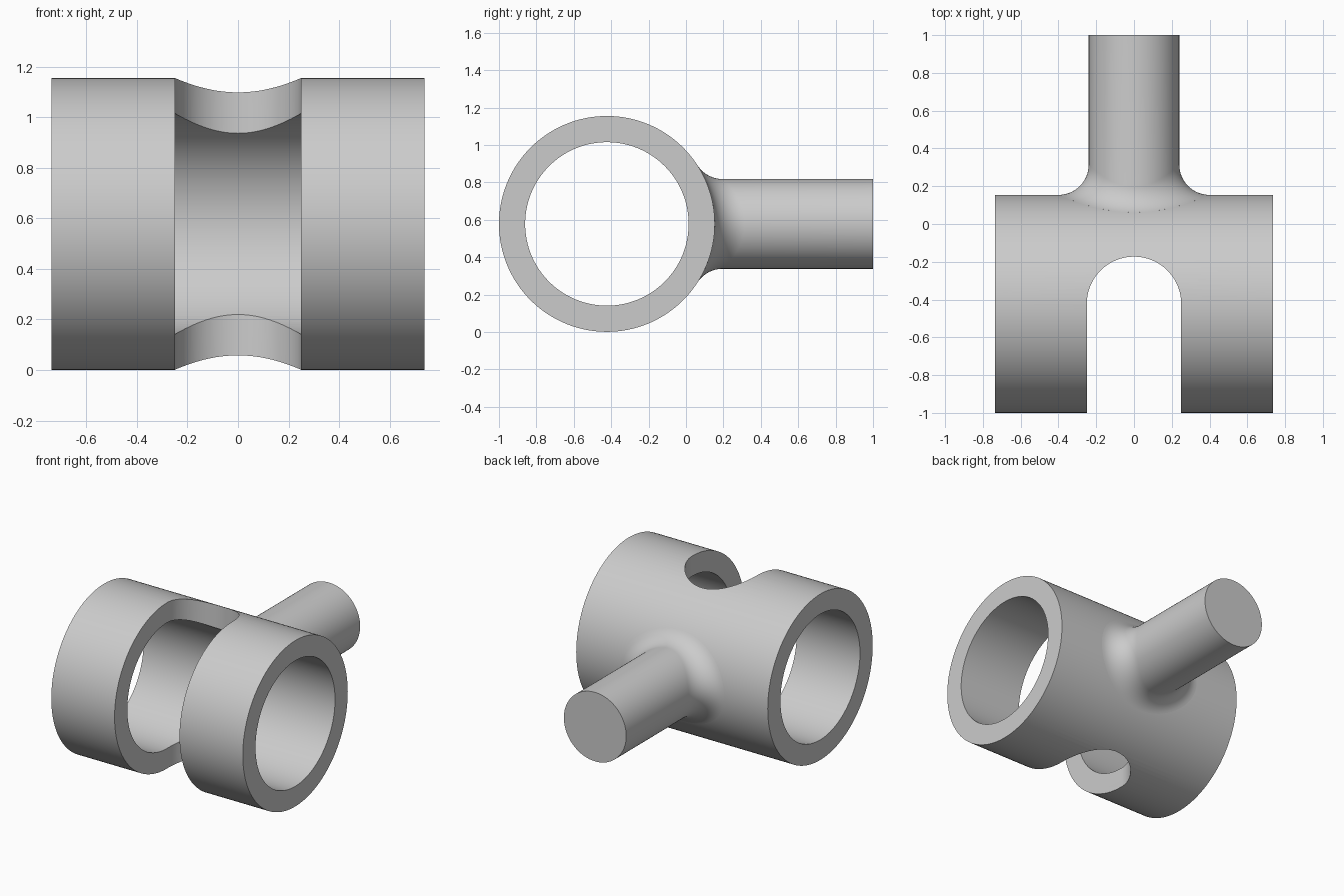
import bpy, bmesh
from math import sin, cos, pi, sqrt
from mathutils import Vector

cube = bpy.data.objects.get("Cube")
if cube:
    bpy.data.objects.remove(cube)

AXIS = Vector((0, -0.423, 0.578))      # centre of the sleeve
OUTER, INNER, HALF = 0.577, 0.437, 0.737
ROD, FILLET, ROD_END = 0.24, 0.16, 1.423
SLOT, SEGS = 0.25, 128

grey = bpy.data.materials.new("plain grey")
grey.use_nodes = True
colour = (0.6, 0.6, 0.6, 1)
grey.diffuse_color = colour
grey.node_tree.nodes["Principled BSDF"].inputs["Base Color"].default_value = colour


def loft(name, rings, cap_start=False, cap_end=False, wrap=False):
    """Skin a list of closed rings of points into one object."""
    bm = bmesh.new()
    loops = [[bm.verts.new(p) for p in ring] for ring in rings]
    pairs = list(zip(loops, loops[1:])) + ([(loops[-1], loops[0])] if wrap else [])
    for a, b in pairs:
        for i in range(len(a)):
            j = (i + 1) % len(a)
            bm.faces.new((a[i], a[j], b[j], b[i]))
    if cap_start:
        bm.faces.new(loops[0])
    if cap_end:
        bm.faces.new(loops[-1])
    bmesh.ops.recalc_face_normals(bm, faces=bm.faces)
    mesh = bpy.data.meshes.new(name)
    bm.to_mesh(mesh)
    bm.free()
    mesh.materials.append(grey)
    obj = bpy.data.objects.new(name, mesh)
    obj.location = AXIS
    bpy.context.collection.objects.link(obj)
    return obj


def activate(obj):
    bpy.ops.object.select_all(action="DESELECT")
    obj.select_set(True)
    bpy.context.view_layer.objects.active = obj


angles = [2 * pi * i / SEGS for i in range(SEGS)]

# Sleeve: a thick tube lying along x
sections = [(-HALF, INNER), (-HALF, OUTER), (HALF, OUTER), (HALF, INNER)]
sleeve = loft("sleeve", [[(x, r * cos(t), r * sin(t)) for t in angles]
                         for x, r in sections], wrap=True)

# Slot with a rounded end, open at the front and cut through top and bottom
arc = [(SLOT * cos(pi * i / 64), SLOT * sin(pi * i / 64)) for i in range(65)]
outline = arc + [(-SLOT, -1), (SLOT, -1)]
cutter = loft("slot_cutter", [[(x, y, z) for x, y in outline] for z in (-1, 1)],
              cap_start=True, cap_end=True)
cutter.hide_render = True
activate(sleeve)
cut = sleeve.modifiers.new("slot", "BOOLEAN")
cut.operation, cut.solver, cut.object = "DIFFERENCE", "EXACT", cutter
bpy.ops.object.modifier_apply(modifier=cut.name)
bpy.data.objects.remove(cutter)

# Rod with a rolling-ball fillet where it meets the sleeve
STEPS = 16
rings = [[] for _ in range(STEPS + 3)]
for t in angles:
    reach = ROD + FILLET
    x, z = reach * cos(t), reach * sin(t)
    y = sqrt((OUTER + FILLET) ** 2 - z * z)
    ball = Vector((x, y, z))
    to_rod = Vector((-cos(t), 0, -sin(t)))
    to_sleeve = Vector((0, -y, -z)).normalized()
    spread = to_rod.angle(to_sleeve)
    rings[0].append((ROD * cos(t), ROD_END, ROD * sin(t)))
    for k in range(STEPS + 1):
        f = k / STEPS
        turn = to_rod * sin((1 - f) * spread) + to_sleeve * sin(f * spread)
        rings[k + 1].append(ball + turn * FILLET / sin(spread))
    # Root buried inside the sleeve wall
    root = -to_sleeve * (OUTER - 0.04)
    rings[-1].append((x * 0.95, root.y, root.z))
rod = loft("rod", rings, cap_start=True)

for part in (sleeve, rod):
    activate(part)
    bpy.ops.object.shade_smooth_by_angle(angle=pi / 6)
